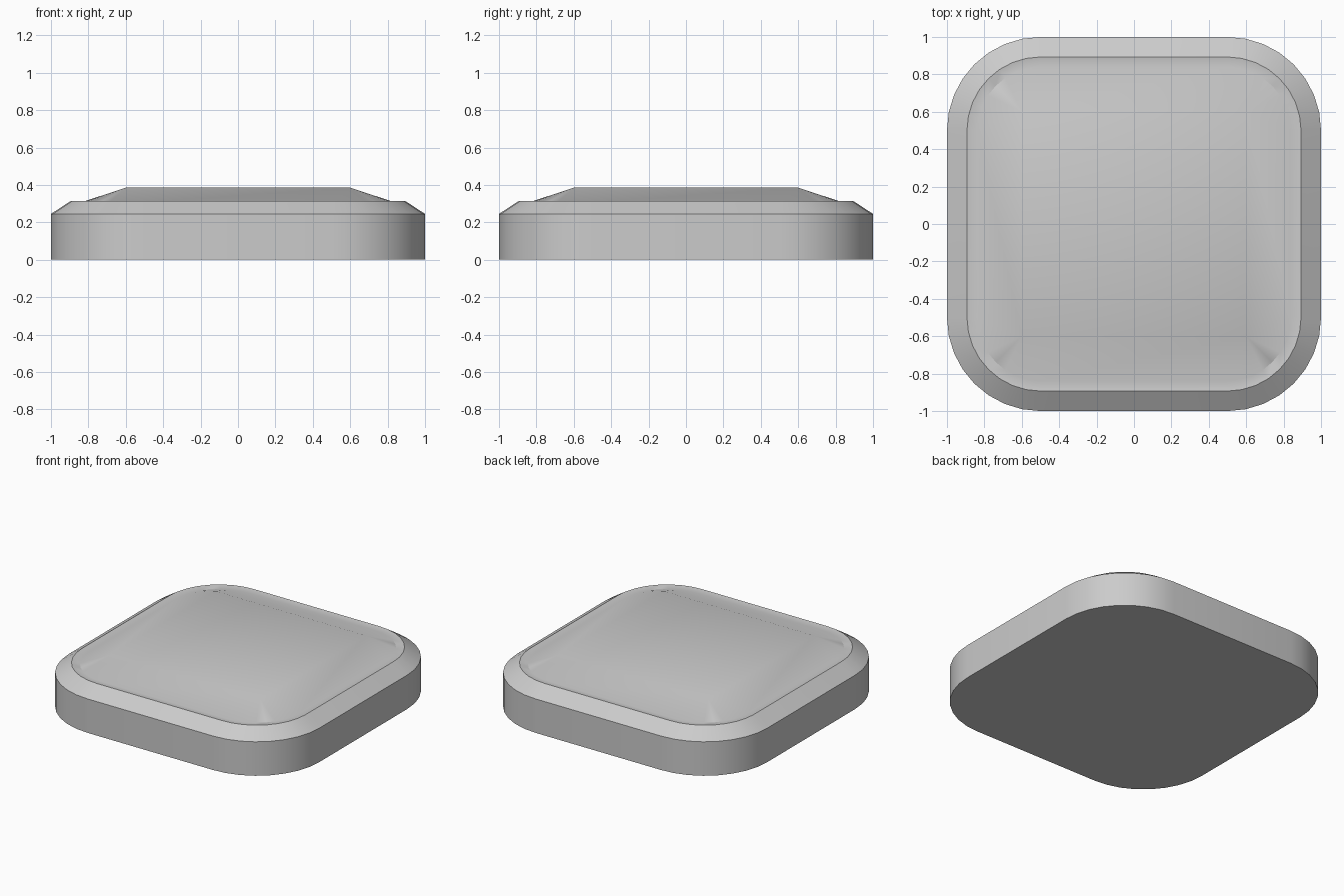
import bpy, bmesh, math

if "Cube" in bpy.data.objects:
    bpy.data.objects.remove(bpy.data.objects["Cube"])

SEG = 8  # segments per rounded corner


def rounded_square(bm, half, radius, z):
    """Ring of verts around a rounded square, counter-clockwise."""
    c = half - radius
    ring = []
    for q, (sx, sy) in enumerate([(1, 1), (-1, 1), (-1, -1), (1, -1)]):
        for i in range(SEG + 1):
            a = (q + i / SEG) * math.pi / 2
            ring.append(bm.verts.new((sx * c + radius * math.cos(a),
                                      sy * c + radius * math.sin(a), z)))
    return ring


bm = bmesh.new()

# base, side wall, bevelled rim, shallow groove
rings = [rounded_square(bm, h, h - 0.5, z) for h, z in
         [(1.0, 0.0), (1.0, 0.245), (0.893, 0.315), (0.838, 0.307)]]
bm.faces.new(rings[0][::-1])
for lo, hi in zip(rings, rings[1:]):
    n = len(lo)
    for i in range(n):
        j = (i + 1) % n
        bm.faces.new((lo[i], lo[j], hi[j], hi[i]))

# raised square top with corner fans sloping down to the groove
top = [bm.verts.new((0.6 * x, 0.6 * y, 0.385))
       for x, y in [(1, 1), (-1, 1), (-1, -1), (1, -1)]]
inner = rings[-1]
for q in range(4):
    s = q * (SEG + 1)
    for i in range(SEG):
        bm.faces.new((inner[s + i], inner[s + i + 1], top[q]))
    e = s + SEG
    bm.faces.new((inner[e], inner[(e + 1) % len(inner)], top[(q + 1) % 4], top[q]))
bm.faces.new(top)

bmesh.ops.recalc_face_normals(bm, faces=bm.faces)
mesh = bpy.data.meshes.new("rounded_button")
bm.to_mesh(mesh)
bm.free()
obj = bpy.data.objects.new("rounded_button", mesh)
bpy.context.collection.objects.link(obj)
bpy.context.view_layer.objects.active = obj
obj.select_set(True)
bpy.ops.object.shade_smooth_by_angle(angle=math.radians(30))
